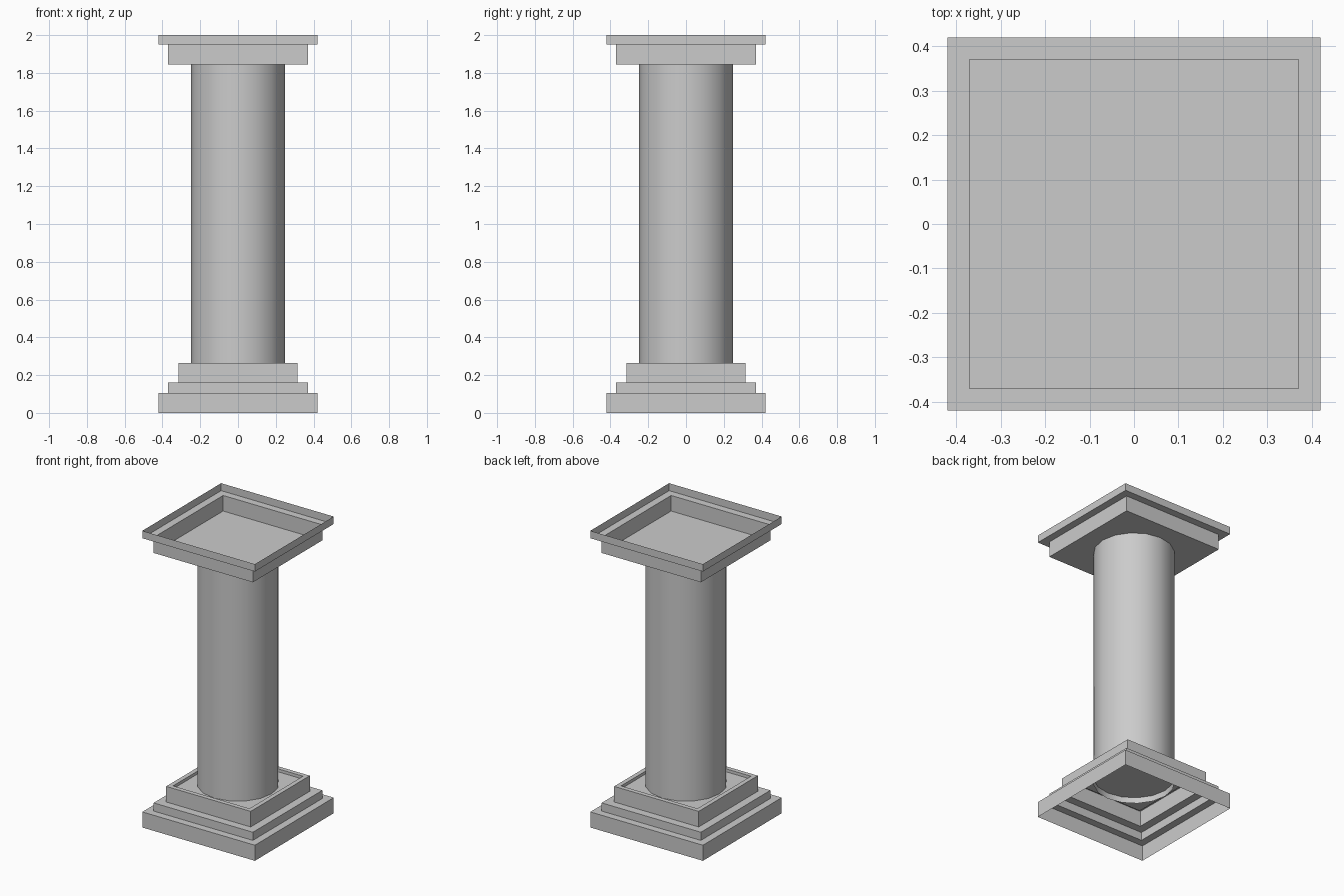
import bpy, bmesh, math

cube = bpy.data.objects.get("Cube")
if cube:
    bpy.data.objects.remove(cube, do_unlink=True)

stone = bpy.data.materials.new("grey stone")
stone.use_nodes = True
grey = (0.6, 0.6, 0.6, 1)
stone.diffuse_color = grey
stone.node_tree.nodes["Principled BSDF"].inputs["Base Color"].default_value = grey

SIDES = 16
RADIUS = 0.25


def square(half):
    return [(-half, -half), (half, -half), (half, half), (-half, half)]


def circle(radius):
    steps = [2 * math.pi * i / SIDES for i in range(SIDES)]
    return [(radius * math.cos(a), radius * math.sin(a)) for a in steps]


def shell(name, outline, profile, cap_start=False, cap_end=False, hole=None):
    """Sweep an outline through (size, height) pairs as one open sheet."""
    bm = bmesh.new()
    rings = [[bm.verts.new((x, y, z)) for x, y in outline(size)]
             for size, z in profile]
    for low, high in zip(rings, rings[1:]):
        n = len(low)
        for i in range(n):
            j = (i + 1) % n
            bm.faces.new((low[i], low[j], high[j], high[i]))
    if cap_start:
        bm.faces.new(rings[0][::-1])
    if cap_end:
        bm.faces.new(rings[-1])
    if hole:
        # Fill the last ring around a round opening
        rim = [bm.verts.new((x, y, profile[-1][1])) for x, y in circle(hole)]
        edges = []
        for ring in (rings[-1], rim):
            for a, b in zip(ring, ring[1:] + ring[:1]):
                edges.append(bm.edges.get((a, b)) or bm.edges.new((a, b)))
        bmesh.ops.triangle_fill(bm, edges=edges, use_beauty=True,
                                normal=(0, 0, 1))
    mesh = bpy.data.meshes.new(name)
    bm.to_mesh(mesh)
    bm.free()
    mesh.materials.append(stone)
    obj = bpy.data.objects.new(name, mesh)
    bpy.context.collection.objects.link(obj)
    return obj


# Hollow stepped plinth with a shallow recess in its top
shell("stepped_base", square,
      [(0.42, 0), (0.42, 0.105), (0.37, 0.105), (0.37, 0.16),
       (0.315, 0.16), (0.315, 0.265), (0.285, 0.265), (0.285, 0.245)],
      hole=RADIUS)

# Smooth round shaft, its foot dropping through the plinth
shaft = shell("column_shaft", circle, [(RADIUS, 0.21), (RADIUS, 1.845)])
bpy.context.view_layer.objects.active = shaft
shaft.select_set(True)
bpy.ops.object.shade_smooth_by_angle(angle=math.radians(40))
shell("shaft_foot_cap", circle, [(RADIUS, 0.25)], cap_start=True)

# Open, tray-like capital
shell("capital", square,
      [(0.37, 1.845), (0.37, 1.95), (0.42, 1.95), (0.42, 2.0)],
      cap_start=True)
